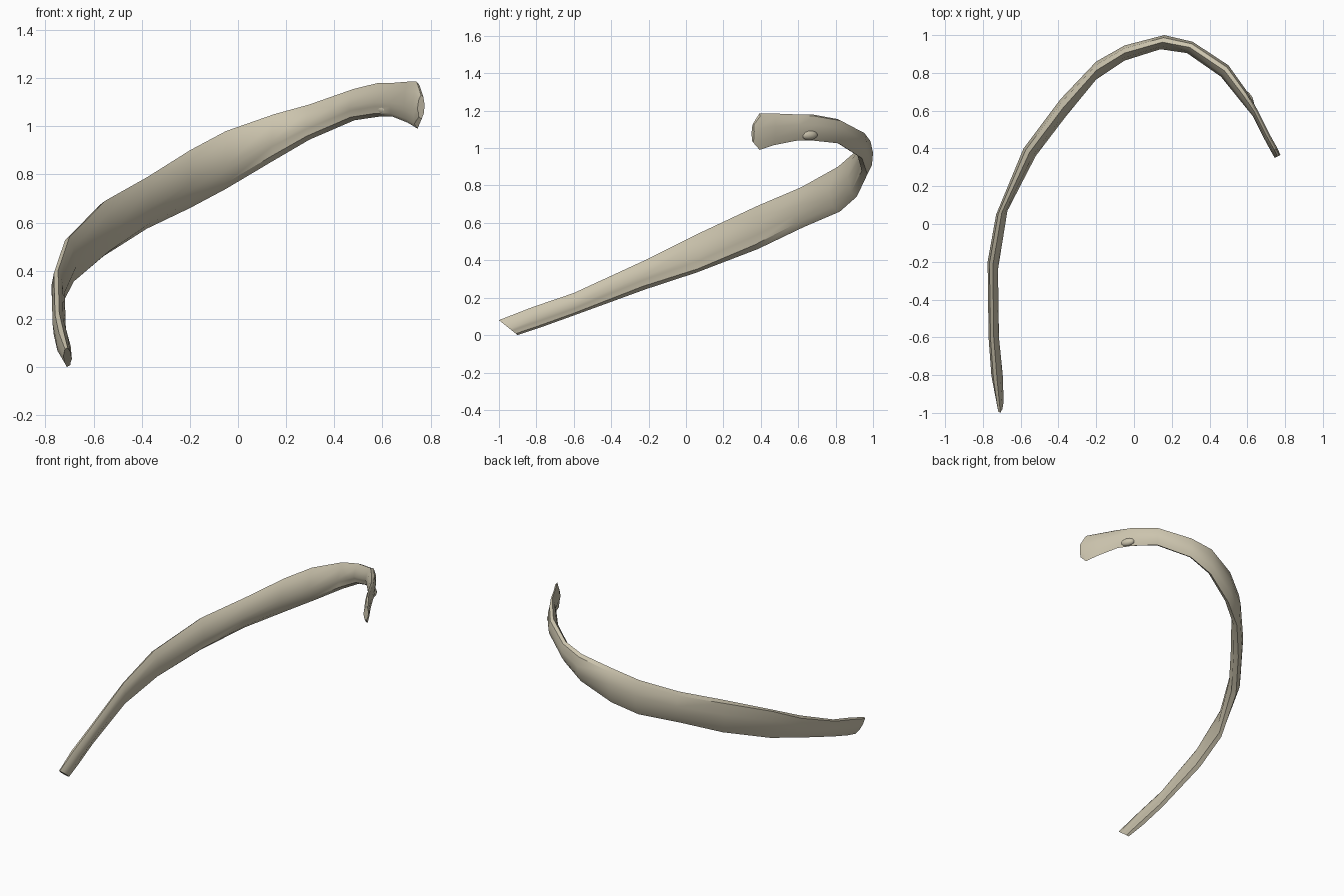
import bpy, bmesh
from mathutils import Vector

cube = bpy.data.objects.get("Cube")
if cube:
    bpy.data.objects.remove(cube)

bone = bpy.data.materials.new("bone")
bone.use_nodes = True
bone.diffuse_color = (0.60, 0.55, 0.42, 1)
bone.node_tree.nodes["Principled BSDF"].inputs["Base Color"].default_value = bone.diffuse_color

# Stations from front tip to head: outer x, y, inner x, y, top z, bottom z
STATIONS = [
    (-.725, -.95, -.69, -.95, .08, .00),
    (-.755, -.80, -.695, -.80, .15, .04),
    (-.77, -.60, -.715, -.60, .225, .105),
    (-.775, -.20, -.72, -.24, .40, .245),
    (-.73, .05, -.67, .07, .54, .335),
    (-.585, .40, -.52, .36, .69, .46),
    (-.39, .66, -.36, .57, .79, .575),
    (-.20, .86, -.20, .765, .90, .66),
    (-.05, .945, -.05, .865, .98, .74),
    (.16, 1.0, .14, .925, 1.05, .86),
    (.31, .965, .28, .905, 1.09, .945),
    (.50, .84, .46, .78, 1.155, 1.025),
    (.60, .70, .565, .65, 1.18, 1.04),
    (.65, .61, .63, .57, 1.18, 1.04),
    (.715, .48, .69, .45, 1.185, 1.015),
    (.76, .40, .725, .385, 1.185, .99),
    (.775, .365, .745, .35, 1.13, 1.03),
]
# Cross-section: depth from inner to outer, height from bottom to top
SECTION = [(.5, 1), (.82, .93), (1, .6), (.92, .25), (.6, 0),
           (.2, .1), (.12, .3), (0, .42), (.2, .8)]


def finish(bm, name, angle):
    bmesh.ops.recalc_face_normals(bm, faces=bm.faces)
    mesh = bpy.data.meshes.new(name)
    bm.to_mesh(mesh)
    bm.free()
    mesh.materials.append(bone)
    obj = bpy.data.objects.new(name, mesh)
    bpy.context.collection.objects.link(obj)
    bpy.ops.object.select_all(action="DESELECT")
    obj.select_set(True)
    bpy.context.view_layer.objects.active = obj
    bpy.ops.object.shade_smooth_by_angle(angle=angle)


# Curved shaft lofted through the stations, with a slanted front end
bm = bmesh.new()
rings = []
for i, (ox, oy, ix, iy, top, bottom) in enumerate(STATIONS):
    slant = (.1, .04)[i] if i < 2 else 0
    ring = []
    for depth, height in SECTION:
        x = ix + (ox - ix) * depth
        y = iy + (oy - iy) * depth + slant * (.5 - height)
        ring.append(bm.verts.new((x, y, bottom + (top - bottom) * height)))
    rings.append(ring)
n = len(SECTION)
for a, b in zip(rings, rings[1:]):
    for j in range(n):
        k = (j + 1) % n
        bm.faces.new((a[j], a[k], b[k], b[j]))
bm.faces.new(rings[0])
bm.faces.new(rings[-1])
finish(bm, "rib_shaft", .7)

# Small knob under the neck
bm = bmesh.new()
bmesh.ops.create_icosphere(bm, subdivisions=2, radius=1)
for v in bm.verts:
    v.co = Vector((.605, .655, 1.07)) + Vector((v.co.x * .028 - v.co.y * .015,
                                                v.co.y * .05, v.co.z * .028))
finish(bm, "neck_knob", .7)
